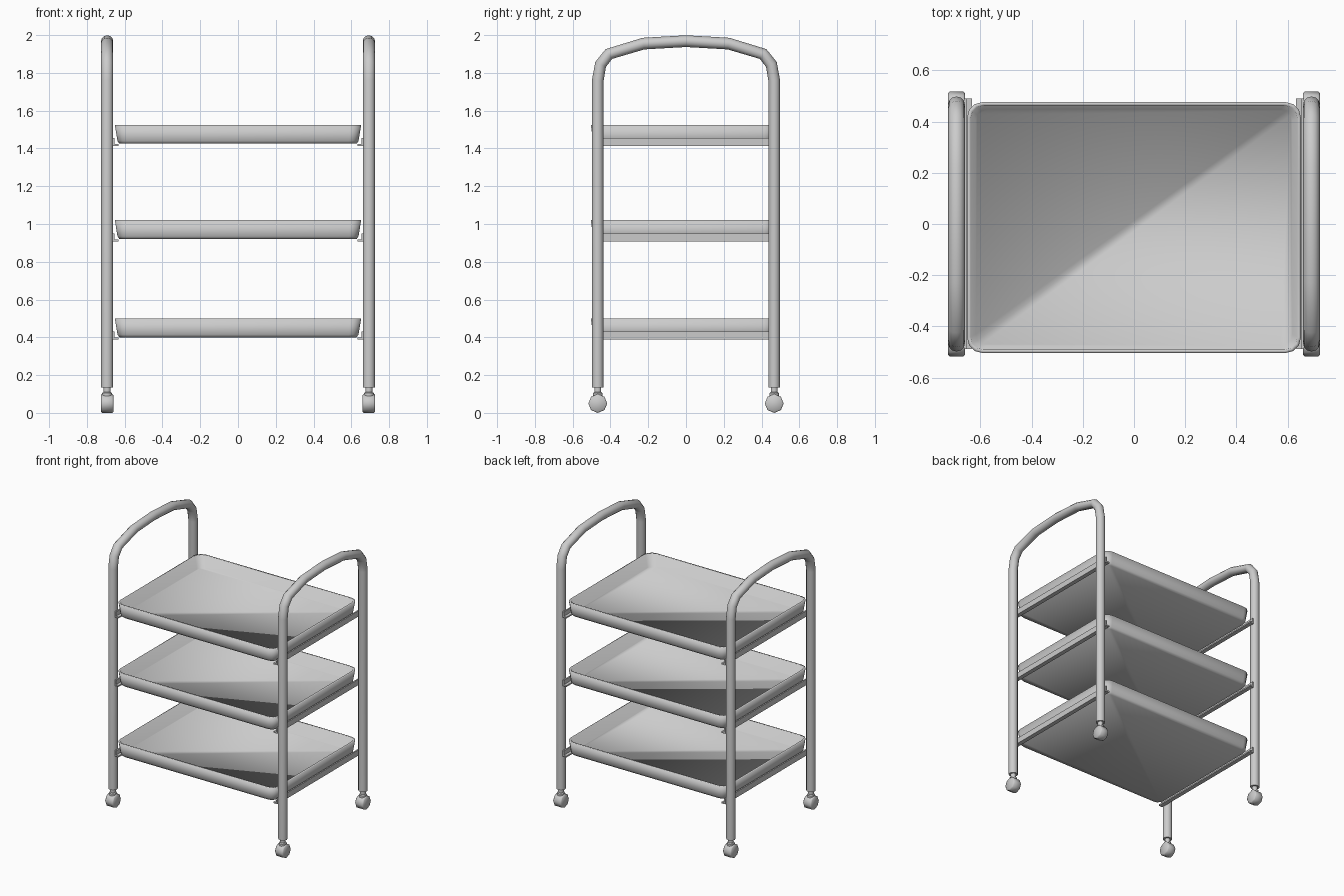
import bpy, bmesh, math
from mathutils import Vector

cube = bpy.data.objects.get("Cube")
if cube:
    bpy.data.objects.remove(cube, do_unlink=True)

grey = bpy.data.materials.new("grey metal")
grey.use_nodes = True
color = (0.6, 0.6, 0.6, 1)
grey.diffuse_color = color
grey.node_tree.nodes["Principled BSDF"].inputs["Base Color"].default_value = color

POST_X, POST_Y = 0.693, 0.467


def finish(name, bm, angle=None):
    """Turn a bmesh into a smooth shaded object."""
    bmesh.ops.recalc_face_normals(bm, faces=bm.faces)
    mesh = bpy.data.meshes.new(name)
    bm.to_mesh(mesh)
    bm.free()
    mesh.materials.append(grey)
    obj = bpy.data.objects.new(name, mesh)
    bpy.context.collection.objects.link(obj)
    bpy.ops.object.select_all(action="DESELECT")
    obj.select_set(True)
    bpy.context.view_layer.objects.active = obj
    if angle is None:
        bpy.ops.object.shade_smooth()
    else:
        bpy.ops.object.shade_smooth_by_angle(angle=math.radians(angle))
    return obj


def loft(bm, rings):
    """Skin a list of point rings and cap both ends."""
    loops = [[bm.verts.new(p) for p in ring] for ring in rings]
    n = len(loops[0])
    for a, b in zip(loops, loops[1:]):
        for i in range(n):
            j = (i + 1) % n
            bm.faces.new((a[i], a[j], b[j], b[i]))
    caps = [bm.faces.new(loops[0]), bm.faces.new(loops[-1])]
    return caps, loops


def lathe(name, center, axis, profile, sides, angle):
    """Stack circles of (offset, radius) along the x or z axis."""
    rings = []
    for off, r in profile:
        ring = []
        for i in range(sides):
            t = math.tau * i / sides
            u, v = r * math.cos(t), r * math.sin(t)
            p = (off, u, v) if axis == "x" else (u, v, off)
            ring.append(Vector(center) + Vector(p))
        rings.append(ring)
    bm = bmesh.new()
    loft(bm, rings)
    return finish(name, bm, angle)


def side_frame(name, x):
    """Bent tube: two posts joined by an arched handle."""
    half = [(-POST_Y, 0.135), (-POST_Y, 1.76), (-0.452, 1.845),
            (-0.408, 1.9), (-0.225, 1.955)]
    path = half + [(0, 1.968)] + [(-y, z) for y, z in reversed(half)]
    pts = [Vector((x, y, z)) for y, z in path]
    rings = []
    for k, p in enumerate(pts):
        before = (p - pts[k - 1]).normalized() if k else None
        after = (pts[k + 1] - p).normalized() if k < len(pts) - 1 else None
        tangent = ((before or after) + (after or before)).normalized()
        normal = Vector((1, 0, 0)).cross(tangent)
        rings.append([p + 0.0325 * math.cos(t) * Vector((1, 0, 0))
                      + 0.031 * math.sin(t) * normal
                      for t in (math.tau * i / 12 for i in range(12))])
    bm = bmesh.new()
    loft(bm, rings)
    finish(name, bm, 50)


def rounded_rect(hx, hy, r, z):
    ring = []
    for q, (sx, sy) in enumerate([(1, 1), (-1, 1), (-1, -1), (1, -1)]):
        for s in range(4):
            t = math.pi / 2 * (q + s / 3)
            ring.append((sx * (hx - r) + r * math.cos(t),
                         sy * (hy - r) + r * math.sin(t) - 0.014, z))
    return ring


def tray(name, z):
    """Shallow pan with sloping walls, a thin rim and a flat floor."""
    sections = [(0.628, 0.468, 0.045, 0), (0.638, 0.478, 0.05, 0.015),
                (0.652, 0.49, 0.06, 0.1), (0.638, 0.477, 0.05, 0.1),
                (0.618, 0.462, 0.045, 0.012)]
    bm = bmesh.new()
    caps, loops = loft(bm, [rounded_rect(hx, hy, r, z + h)
                            for hx, hy, r, h in sections])
    # Fold line across the floor and base, corner to corner
    for cap, loop in zip(caps, (loops[0], loops[-1])):
        bmesh.utils.face_split(cap, loop[1], loop[9])
    finish(name, bm)


def rail(name, side, z):
    """L-shaped support running between front and back posts."""
    profile = [(0.632, 0), (0.664, 0), (0.664, 0.042),
               (0.654, 0.042), (0.654, 0.01), (0.632, 0.01)]
    bm = bmesh.new()
    loft(bm, [[(side * x, y, z + h) for x, h in profile]
              for y in (-0.488, 0.49)])
    finish(name, bm, 30)


# Trays
levels = {"bottom": 0.4, "middle": 0.92, "top": 1.425}
for level, z in levels.items():
    tray(level + "_tray", z)

# Frames, rails and casters on both sides
for side, label in ((1, "left"), (-1, "right")):
    x = side * POST_X
    side_frame(label + "_frame", x)
    for level, z in levels.items():
        rail(f"{label}_{level}_rail", side, z - 0.012)
    for y, end in ((-POST_Y, "front"), (POST_Y, "back")):
        lathe(f"{label}_{end}_caster_stem", (x, y, 0), "z",
              [(0.08, 0.027), (0.105, 0.027), (0.11, 0.019), (0.14, 0.019)], 10, 40)
        lathe(f"{label}_{end}_wheel", (x, y, 0.05), "x",
              [(-0.033, 0.044), (-0.027, 0.05), (0.027, 0.05), (0.033, 0.044)], 8, 50)
